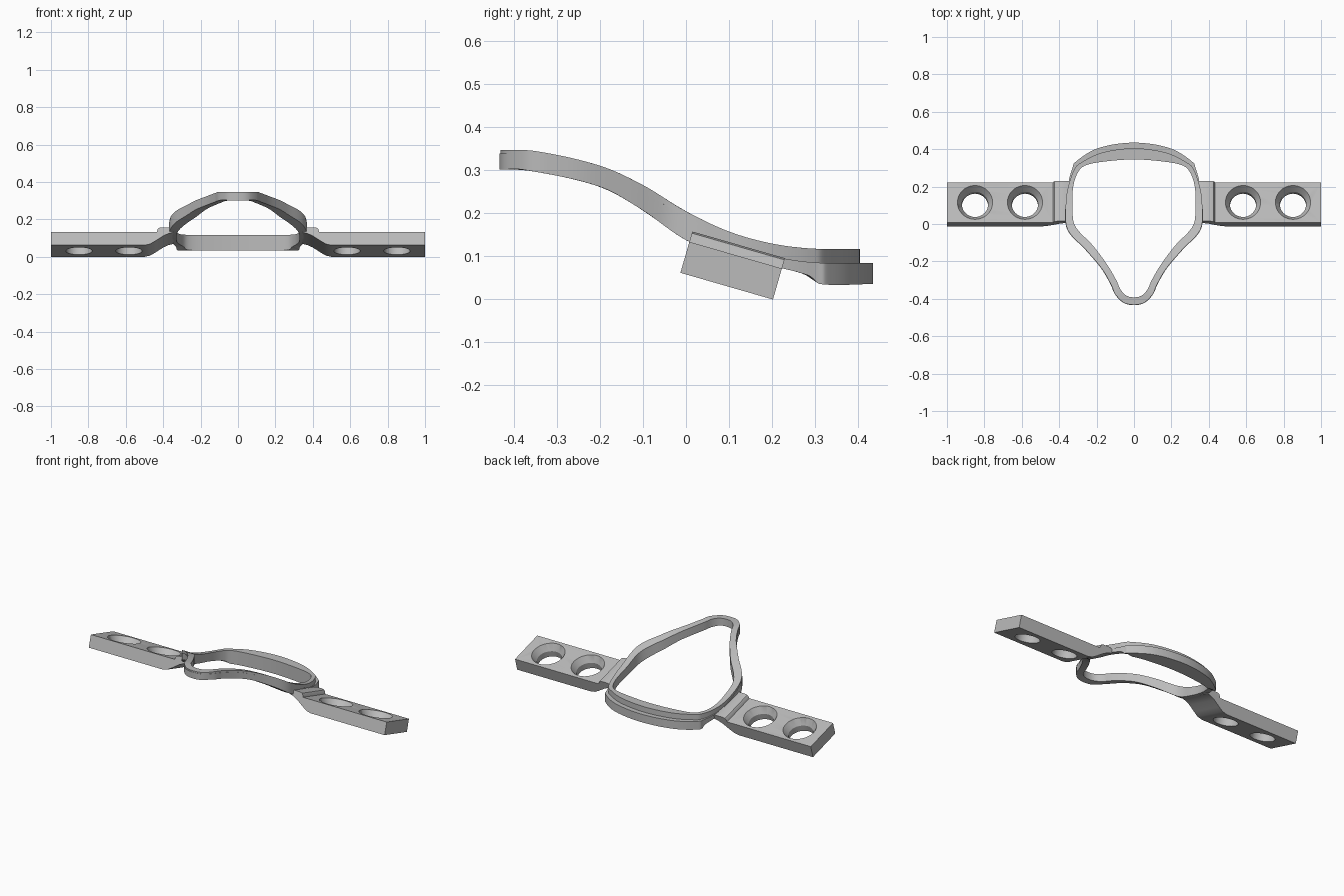
import bpy, bmesh, math
from mathutils import Vector, Matrix

if "Cube" in bpy.data.objects:
    bpy.data.objects.remove(bpy.data.objects["Cube"])

grey = bpy.data.materials.new("Plain grey")
grey.use_nodes = True
grey.diffuse_color = (0.5, 0.5, 0.5, 1)
grey.node_tree.nodes["Principled BSDF"].inputs["Base Color"].default_value = (0.5, 0.5, 0.5, 1)


def make_object(name, bm):
    bmesh.ops.recalc_face_normals(bm, faces=bm.faces)
    mesh = bpy.data.meshes.new(name)
    bm.to_mesh(mesh)
    bm.free()
    obj = bpy.data.objects.new(name, mesh)
    bpy.context.collection.objects.link(obj)
    mesh.materials.append(grey)
    return obj


def activate(obj):
    bpy.ops.object.select_all(action='DESELECT')
    obj.select_set(True)
    bpy.context.view_layer.objects.active = obj


def smooth(obj, degrees=30):
    activate(obj)
    bpy.ops.object.shade_smooth_by_angle(angle=math.radians(degrees))


def height(table, y):
    """Smooth height curve through (y, z) points."""
    y = min(max(y, table[0][0]), table[-1][0])
    n = len(table)

    def slope(i):
        a, b = table[max(i - 1, 0)], table[min(i + 1, n - 1)]
        return (b[1] - a[1]) / (b[0] - a[0])
    i = next(k for k in range(n - 1) if y <= table[k + 1][0])
    (y0, z0), (y1, z1) = table[i], table[i + 1]
    w = y1 - y0
    t = (y - y0) / w
    return (z0 * (1 + 2 * t) * (1 - t) ** 2 + w * slope(i) * t * (1 - t) ** 2
            + z1 * t * t * (3 - 2 * t) + w * slope(i + 1) * t * t * (t - 1))


def closed_spline(points, steps):
    """Smooth closed curve through points of any dimension."""
    out, n = [], len(points)
    for i in range(n):
        quad = [points[(i + k - 1) % n] for k in range(4)]
        for s in range(steps):
            t = s / steps
            out.append([0.5 * (2 * b + (c - a) * t + (2 * a - 5 * b + 4 * c - d) * t * t
                               + (3 * b - a - 3 * c + d) * t ** 3)
                        for a, b, c, d in zip(*quad)])
    return out


# Ring: half outline as outer x, outer y, inner x, inner y, lip width
half = [(0, -.432, 0, -.392, 0), (.055, -.42, .04, -.383, 0),
        (.1, -.375, .072, -.35, 0), (.125, -.32, .095, -.30, 0),
        (.175, -.235, .145, -.215, 0), (.26, -.135, .22, -.115, 0),
        (.355, -.03, .315, -.01, 0), (.365, .1, .328, .1, 0),
        (.352, .2, .325, .2, .003), (.32, .29, .3, .275, .012),
        (.285, .327, .255, .315, .024), (.17, .382, .14, .336, .03),
        (0, .405, 0, .345, .03)]
other = [(-a, b, -c, d, e) for a, b, c, d, e in reversed(half[1:-1])]

top = [(-.435, .348), (-.35, .345), (-.2, .311), (-.1, .266), (0, .205),
       (.1, .158), (.2, .13), (.3, .118), (.44, .118)]
middle = [(-.435, .34), (-.35, .334), (-.2, .298), (0, .193), (.1, .14),
          (.2, .102), (.3, .086), (.44, .085)]
bottom = [(-.435, .302), (-.38, .302), (-.2, .262), (-.1, .207), (0, .138),
          (.1, .103), (.2, .078), (.29, .054), (.31, .036), (.44, .036)]

bm = bmesh.new()
sections = []
for ox, oy, ix, iy, lip in closed_spline(half + other, 8):
    outer, inner = Vector((ox, oy)), Vector((ix, iy))
    wide = outer + (outer - inner).normalized() * max(lip, .002)
    corners = [(inner, bottom), (wide, bottom), (wide, middle),
               (outer, middle), (outer, top), (inner, top)]
    sections.append([bm.verts.new((p.x, p.y, height(curve, p.y))) for p, curve in corners])
for a, b in zip(sections, sections[1:] + sections[:1]):
    for k in range(6):
        m = (k + 1) % 6
        bm.faces.new((a[k], b[k], b[m], a[m]))
smooth(make_object("ring", bm))

# Side arms: bent profile extruded across a tilted frame
tilt = Matrix.Translation((0, -.013, .062)) @ Matrix.Rotation(math.radians(-16.1), 4, 'X')
depth, thick = .224, .075
profile = [(1, 0), (.5, 0), (.47, .007), (.44, .025), (.40, .052), (.37, .066),
           (.345, .072), (.345, .094), (.37, .1), (.41, .1), (.424, .096),
           (.43, .088), (.434, thick), (1, thick)]
# Countersunk hole profile as radius, height
hole = [(.07, -.02), (.07, .037), (.094, thick), (.094, .1)]


def hole_cutter(x):
    bm = bmesh.new()
    rings = []
    for r, h in hole:
        rings.append([bm.verts.new(tilt @ Vector((x + r * math.cos(a), depth / 2 + r * math.sin(a), h)))
                      for a in (math.tau * i / 48 for i in range(48))])
    for a, b in zip(rings, rings[1:]):
        for i in range(48):
            j = (i + 1) % 48
            bm.faces.new((a[i], a[j], b[j], b[i]))
    bm.faces.new(rings[0])
    bm.faces.new(rings[-1])
    cutter = make_object("hole_cutter", bm)
    cutter.hide_render = True
    return cutter


for side, name in ((1, "left_arm"), (-1, "right_arm")):
    bm = bmesh.new()
    front, back = [[bm.verts.new(tilt @ Vector((side * x, y, h))) for x, h in profile]
                   for y in (0, depth)]
    bm.faces.new(front)
    bm.faces.new(back)
    for i in range(len(profile)):
        j = (i + 1) % len(profile)
        bm.faces.new((front[i], front[j], back[j], back[i]))
    arm = make_object(name, bm)
    for x in (.583, .85):
        cutter = hole_cutter(side * x)
        mod = arm.modifiers.new("hole", 'BOOLEAN')
        mod.operation, mod.solver, mod.object = 'DIFFERENCE', 'EXACT', cutter
        activate(arm)
        bpy.ops.object.modifier_apply(modifier=mod.name)
        bpy.data.objects.remove(cutter)
    smooth(arm)
